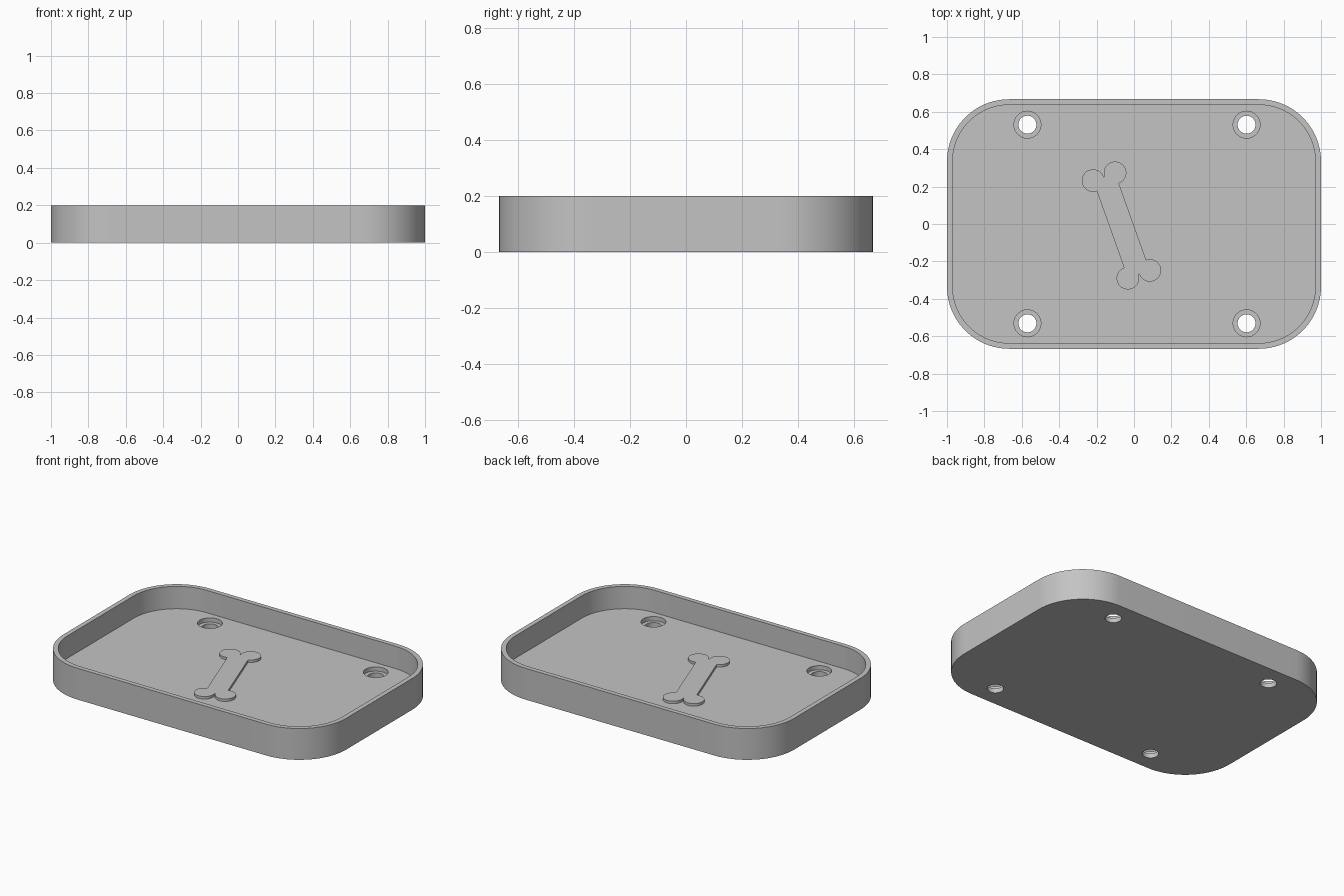
import bpy
import bmesh
from math import radians, sin, cos
from mathutils import Matrix

cube = bpy.data.objects.get("Cube")
if cube:
    bpy.data.objects.remove(cube, do_unlink=True)

HEIGHT, FLOOR, WALL = 0.2, 0.057, 0.03
HALF_X, HALF_Y, CORNER = 1.0, 0.667, 0.333

grey = bpy.data.materials.new("plain_grey")
grey.use_nodes = True
grey.diffuse_color = (0.55, 0.55, 0.55, 1)
grey.node_tree.nodes["Principled BSDF"].inputs["Base Color"].default_value = (0.55, 0.55, 0.55, 1)


def arc(cx, cy, r, start, sweep, steps):
    angles = [radians(start + sweep * i / steps) for i in range(steps + 1)]
    return [(cx + r * cos(a), cy + r * sin(a)) for a in angles]


def rounded_rect(hx, hy, r):
    pts = []
    for sx, sy, start in ((1, 1, 0), (-1, 1, 90), (-1, -1, 180), (1, -1, 270)):
        pts += arc(sx * (hx - r), sy * (hy - r), r, start, 90, 24)
    return pts


def prism(name, outline, z0, z1):
    """Extrude a closed outline into a solid between two heights."""
    bm = bmesh.new()
    base = bm.faces.new([bm.verts.new((x, y, z0)) for x, y in outline])
    top = bmesh.ops.extrude_face_region(bm, geom=[base], use_keep_orig=True)["geom"]
    for v in top:
        if isinstance(v, bmesh.types.BMVert):
            v.co.z = z1
    bmesh.ops.recalc_face_normals(bm, faces=bm.faces[:])
    mesh = bpy.data.meshes.new(name)
    bm.to_mesh(mesh)
    bm.free()
    mesh.materials.append(grey)
    obj = bpy.data.objects.new(name, mesh)
    bpy.context.collection.objects.link(obj)
    return obj


def select_only(obj):
    bpy.ops.object.select_all(action='DESELECT')
    obj.select_set(True)
    bpy.context.view_layer.objects.active = obj


def cut(target, cutter):
    cutter.hide_render = True
    mod = target.modifiers.new("cut", 'BOOLEAN')
    mod.operation, mod.solver, mod.object = 'DIFFERENCE', 'EXACT', cutter
    select_only(target)
    bpy.ops.object.modifier_apply(modifier=mod.name)
    bpy.data.objects.remove(cutter, do_unlink=True)


# Tray body with a hollowed interior
tray = prism("tray", rounded_rect(HALF_X, HALF_Y, CORNER), 0, HEIGHT)
cut(tray, prism("hollow", rounded_rect(HALF_X - WALL, HALF_Y - WALL, CORNER - WALL),
                FLOOR, HEIGHT + 0.1))

# Counterbored screw holes
for x in (-0.57, 0.602):
    for y in (-0.531, 0.531):
        for radius, bottom in ((0.072, FLOOR - 0.027), (0.048, -0.1)):
            circle = arc(x, y, radius, 0, 360, 48)[:-1]
            cut(tray, prism("hole", circle, bottom, FLOOR + 0.05))

# Raised bone emblem on the floor
W, L, R = 0.0625, 0.277, 0.06
bone_outline = []
for sx, sy, start in ((1, 1, -90), (-1, 1, 0), (-1, -1, 90), (1, -1, 180)):
    bone_outline += arc(sx * W, sy * L, R, start, 270, 36)
bone = prism("bone_emblem", bone_outline, FLOOR - 0.01, FLOOR + 0.016)
bone.data.transform(Matrix.Translation((-0.067, -0.008, 0)) @ Matrix.Rotation(radians(19.6), 4, 'Z'))

for obj in (tray, bone):
    select_only(obj)
    bpy.ops.object.shade_smooth_by_angle(angle=radians(30))
